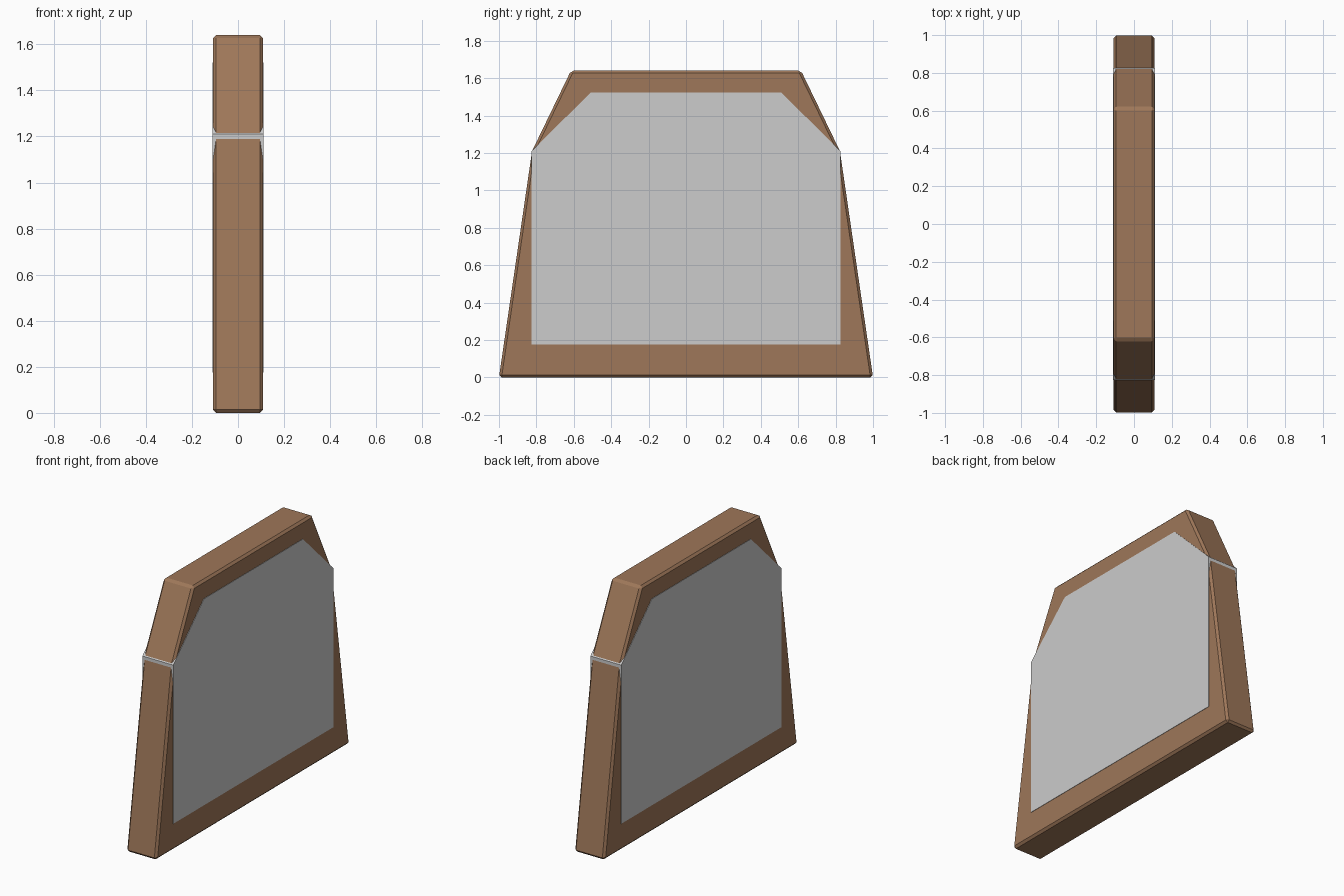
import bpy
import bmesh

if "Cube" in bpy.data.objects:
    bpy.data.objects.remove(bpy.data.objects["Cube"])


def material(name, color):
    m = bpy.data.materials.new(name)
    m.diffuse_color = (*color, 1.0)
    m.use_nodes = True
    m.node_tree.nodes["Principled BSDF"].inputs["Base Color"].default_value = m.diffuse_color
    return m


def slab(name, half_profile, half_depth, bevel, mat):
    """Mirror a (y, z) half profile, extrude it along x and bevel its edges."""
    outline = half_profile + [(-y, z) for y, z in reversed(half_profile)]
    bm = bmesh.new()
    face = bm.faces.new([bm.verts.new((-half_depth, y, z)) for y, z in outline])
    ext = bmesh.ops.extrude_face_region(bm, geom=[face])
    verts = [g for g in ext["geom"] if isinstance(g, bmesh.types.BMVert)]
    bmesh.ops.translate(bm, verts=verts, vec=(2 * half_depth, 0, 0))
    bmesh.ops.recalc_face_normals(bm, faces=bm.faces)
    me = bpy.data.meshes.new(name)
    bm.to_mesh(me)
    bm.free()
    me.materials.append(mat)
    ob = bpy.data.objects.new(name, me)
    bpy.context.collection.objects.link(ob)
    if bevel:
        mod = ob.modifiers.new("edge_bevel", "BEVEL")
        mod.width = bevel
        mod.segments = 1
        mod.limit_method = "ANGLE"
        mod.angle_limit = 0.9
    return ob


wood = material("brown_wood", (0.342, 0.184, 0.100))
grey = material("light_grey", (0.604, 0.604, 0.604))

# Tapered wooden surround with chamfered shoulders
slab("wooden_frame",
     [(1.0, 0.0), (0.823, 1.21), (0.615, 1.64)], 0.109, 0.014, wood)

# Grey panel through the frame, just proud of both faces and the shoulders
slab("grey_panel",
     [(0.826, 0.175), (0.826, 1.21), (0.51, 1.522)], 0.1115, 0.0, grey)
